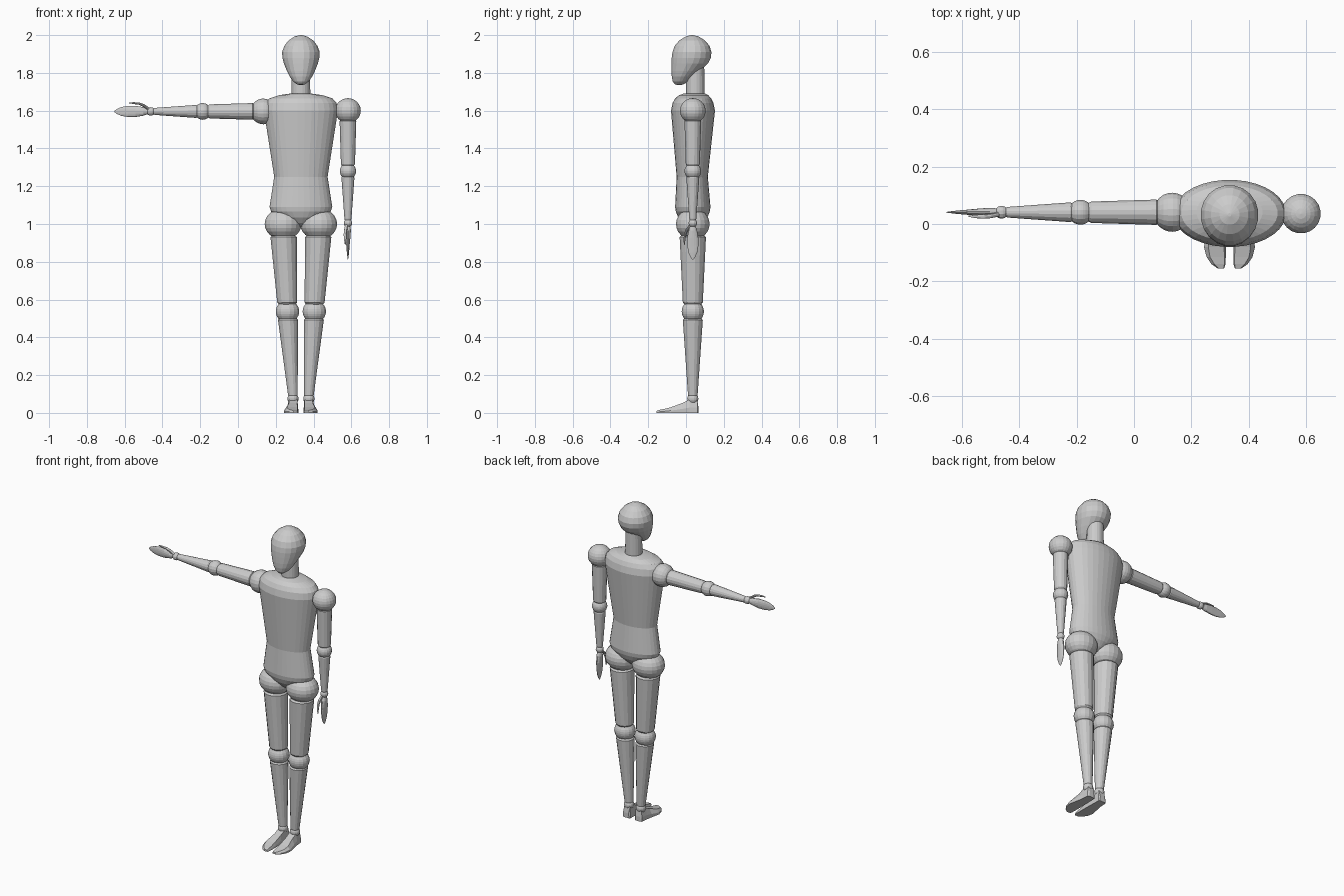
import bpy, bmesh
from math import sin, cos, pi, radians
from mathutils import Matrix, Vector

CX, CY = 0.333, 0.036      # body axis
I = Matrix.Identity(4)


def skin(name, sections, mat=I):
    """Join equal-sized point loops into a closed solid."""
    bm = bmesh.new()
    loops = [[bm.verts.new(mat @ Vector(p)) for p in s] for s in sections]
    n = len(loops[0])
    for a, b in zip(loops, loops[1:]):
        for i in range(n):
            j = (i + 1) % n
            bm.faces.new((a[i], a[j], b[j], b[i]))
    bm.faces.new(loops[0])
    bm.faces.new(loops[-1])
    bmesh.ops.recalc_face_normals(bm, faces=bm.faces)
    me = bpy.data.meshes.new(name)
    bm.to_mesh(me)
    bm.free()
    ob = bpy.data.objects.new(name, me)
    bpy.context.collection.objects.link(ob)
    return ob


def loft(name, rings, n=16, mat=I):
    """Stack of ellipses: (x, y, z, rx, ry)."""
    skin(name, [[(x + rx * cos(2 * pi * (i + .5) / n), y + ry * sin(2 * pi * (i + .5) / n), z)
                 for i in range(n)] for x, y, z, rx, ry in rings], mat)


def ball(name, c, r, a0, a1, mat=I, n=16, steps=8):
    """Ball joint cut off at latitudes a0 and a1 (degrees)."""
    rings = []
    for k in range(steps + 1):
        a = radians(a0 + (a1 - a0) * k / steps)
        rings.append((c[0], c[1], c[2] + r[2] * sin(a), r[0] * cos(a), r[1] * cos(a)))
    loft(name, rings, n, mat)


def limb(name, p, r0, q, r1, mat=I):
    """Tapered limb segment with chamfered ends."""
    p, q = Vector(p), Vector(q)
    d = (q - p).normalized() * 0.01
    loft(name, [(*p, r0 * .85, r0 * .85), (*(p + d), r0, r0),
                (*(q - d), r1, r1), (*q, r1 * .85, r1 * .85)], 16, mat)


# head: egg with forward chin, given as (z, half width, front y, back y)
head = [(2.0, .006, .026, .038), (1.992, .035, -.003, .069), (1.972, .066, -.036, .101),
        (1.943, .089, -.061, .126), (1.91, .101, -.073, .136), (1.88, .099, -.077, .133),
        (1.85, .091, -.078, .118), (1.81, .075, -.078, .075), (1.78, .06, -.076, .04),
        (1.755, .042, -.071, .015), (1.74, .022, -.06, -.012), (1.735, .006, -.042, -.03)]
loft("head", [(CX, (f + b) / 2, z, w, (b - f) / 2) for z, w, f, b in head], 20)
loft("neck", [(CX, .049, 1.84, .048, .048), (CX, .049, 1.66, .051, .05)], 20)

# torso and pelvis: (z, rx, ry, y)
chest = [(1.69, .06, .058, .044), (1.682, .115, .077, .041), (1.665, .168, .096, .038),
         (1.64, .19, .109, .037), (1.6, .197, .117, .037), (1.25, .142, .083, .033)]
pelvis = [(1.25, .142, .083, .033), (1.09, .167, .094, .036), (1.065, .158, .09, .036),
          (1.035, .115, .078, .036), (1.005, .055, .055, .036), (.985, .02, .03, .036)]
loft("chest", [(CX, y, z, rx, ry) for z, rx, ry, y in chest], 32)
loft("pelvis", [(CX, y, z, rx, ry) for z, rx, ry, y in pelvis], 32)

# legs and feet, mirrored about the body axis
mirror = Matrix.Translation((2 * CX, 0, 0)) @ Matrix.Diagonal((-1, 1, 1, 1))
# foot sections: (y, outer x, inner x, height, top inset)
foot = [(.066, .275, .31, .03, .004), (.06, .266, .317, .068, .008), (.018, .263, .318, .07, .008),
        (-.02, .256, .319, .052, .014), (-.08, .244, .32, .03, .015), (-.115, .253, .32, .021, .012),
        (-.14, .27, .319, .016, .01), (-.155, .292, .314, .011, .004)]
for side, m in (("right", I), ("left", mirror)):
    ball(side + "_hip", (.239, CY, 1.0), (.099, .09, .083), 89, -58, m, 20, 10)
    limb(side + "_thigh", (.241, CY, .94), .071, (.261, CY, .575), .054, m)
    ball(side + "_knee", (.262, CY, .537), (.063, .06, .06), 48, -48, m)
    limb(side + "_shin", (.264, CY, .502), .054, (.291, CY, .085), .026, m)
    ball(side + "_ankle", (.291, CY, .075), (.03, .03, .03), 55, -55, m)
    skin(side + "_foot", [[(o, y, 0), (i, y, 0), (i, y, h * .4), (i - t * .4, y, h),
                           (o + t, y, h), (o, y, h * .4)] for y, o, i, h, t in foot], m)

# arms: modelled hanging from the shoulder; one hangs, the other is held out sideways
hanging = Matrix.Translation((.582, CY, 1.6))
raised = Matrix(((0, 0, 1, .133), (1, 0, 0, .041), (0, -1, 0, 1.596), (0, 0, 0, 1)))
for side, m in (("left", hanging), ("right", raised)):
    ball(side + "_shoulder", (0, 0, 0), (.069, .069, .066), 89, -56, m, 20, 10)
    limb(side + "_upper_arm", (0, 0, -.045), .045, (0, 0, -.292), .038, m)
    ball(side + "_elbow", (0, 0, -.32), (.044, .045, .044), 50, -50, m)
    limb(side + "_forearm", (0, 0, -.345), .035, (0, 0, -.582), .019, m)
    ball(side + "_wrist", (0, 0, -.595), (.023, .023, .023), 60, -60, m, 12)
    loft(side + "_hand", [(0, 0, -.605, .013, .013), (0, 0, -.635, .016, .023),
                          (0, 0, -.675, .013, .03), (0, 0, -.715, .009, .03),
                          (0, 0, -.75, .006, .024), (0, 0, -.775, .003, .013),
                          (0, 0, -.788, .001, .003)], 16, m)
    loft(side + "_thumb", [(-.006, -.008, -.6, .008, .01), (-.012, -.03, -.63, .009, .009),
                           (-.015, -.041, -.655, .008, .006), (-.015, -.044, -.685, .006, .005),
                           (-.014, -.045, -.71, .002, .002)], 10, m)
